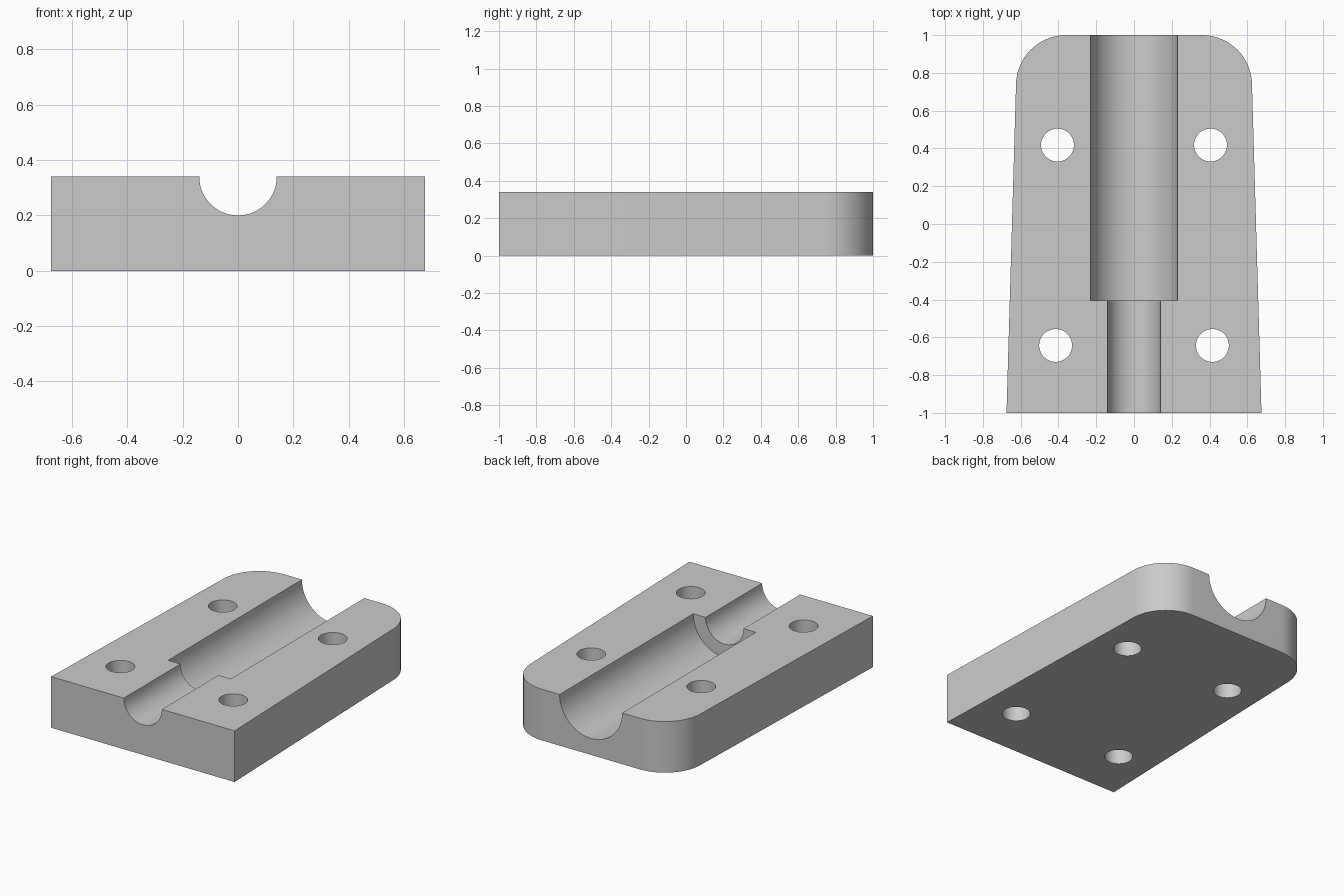
import bpy, bmesh, math
from mathutils import Vector, Matrix

if "Cube" in bpy.data.objects:
    bpy.data.objects.remove(bpy.data.objects["Cube"], do_unlink=True)

HEIGHT = 0.34
FRONT_X, BACK_X = 0.675, 0.617     # half widths of the tapered block
CORNER = 0.265                     # rounding radius of the back corners

grey = bpy.data.materials.new("plain_grey")
grey.use_nodes = True
colour = (0.6, 0.6, 0.6, 1)
grey.diffuse_color = colour
grey.node_tree.nodes["Principled BSDF"].inputs["Base Color"].default_value = colour


def add_object(name, bm):
    mesh = bpy.data.meshes.new(name)
    bmesh.ops.recalc_face_normals(bm, faces=bm.faces)
    bm.to_mesh(mesh)
    bm.free()
    mesh.materials.append(grey)
    obj = bpy.data.objects.new(name, mesh)
    bpy.context.collection.objects.link(obj)
    return obj


def cylinder(name, radius, length, matrix, sides=64):
    bm = bmesh.new()
    bmesh.ops.create_cone(bm, cap_ends=True, segments=sides, radius1=radius,
                          radius2=radius, depth=length, matrix=matrix)
    return add_object(name, bm)


def channel(name, radius, y0, y1):
    """Cylinder along y, centred on the top face."""
    place = Matrix.Translation((0, (y0 + y1) / 2, HEIGHT)) @ Matrix.Rotation(math.pi / 2, 4, "X")
    return cylinder(name, radius, y1 - y0, place, 96)


# Tapered block with rounded back corners
taper = math.atan2(FRONT_X - BACK_X, 2)
centre = Vector((BACK_X - CORNER * math.tan(math.pi / 4 + taper / 2 - taper), 1 - CORNER))
# Slide the arc centre so that it is tangent to the slanted side
side_at_centre = BACK_X + CORNER * math.tan(taper)
centre.x = side_at_centre - CORNER / math.cos(taper)
steps = 24
right_half = [Vector((FRONT_X, -1))]
for i in range(steps + 1):
    a = taper + (math.pi / 2 - taper) * i / steps
    right_half.append(centre + CORNER * Vector((math.cos(a), math.sin(a))))
outline = right_half + [Vector((-p.x, p.y)) for p in reversed(right_half)]

bm = bmesh.new()
base = bm.faces.new([bm.verts.new((p.x, p.y, 0)) for p in outline])
top = bmesh.ops.extrude_face_region(bm, geom=[base])
bmesh.ops.translate(bm, vec=(0, 0, HEIGHT),
                    verts=[v for v in top["geom"] if isinstance(v, bmesh.types.BMVert)])
block = add_object("channel_block", bm)

# Stepped half-round channel and four bolt holes
cutters = [channel("wide_channel_cutter", 0.23, -0.405, 1.2),
           channel("narrow_channel_cutter", 0.14, -1.2, -0.3)]
for x, y in ((0.405, 0.418), (0.415, -0.643)):
    for side in (-1, 1):
        cutters.append(cylinder("bolt_hole_cutter", 0.087, 1,
                                Matrix.Translation((side * x, y, HEIGHT / 2))))

bpy.context.view_layer.objects.active = block
for cutter in cutters:
    cutter.hide_render = True
    cut = block.modifiers.new("cut", "BOOLEAN")
    cut.operation = "DIFFERENCE"
    cut.solver = "EXACT"
    cut.object = cutter
    bpy.ops.object.modifier_apply(modifier=cut.name)
    bpy.data.objects.remove(cutter, do_unlink=True)

# Smooth curved walls, keep hard edges
bpy.ops.object.select_all(action="DESELECT")
block.select_set(True)
bpy.ops.object.shade_smooth_by_angle(angle=math.radians(30))
